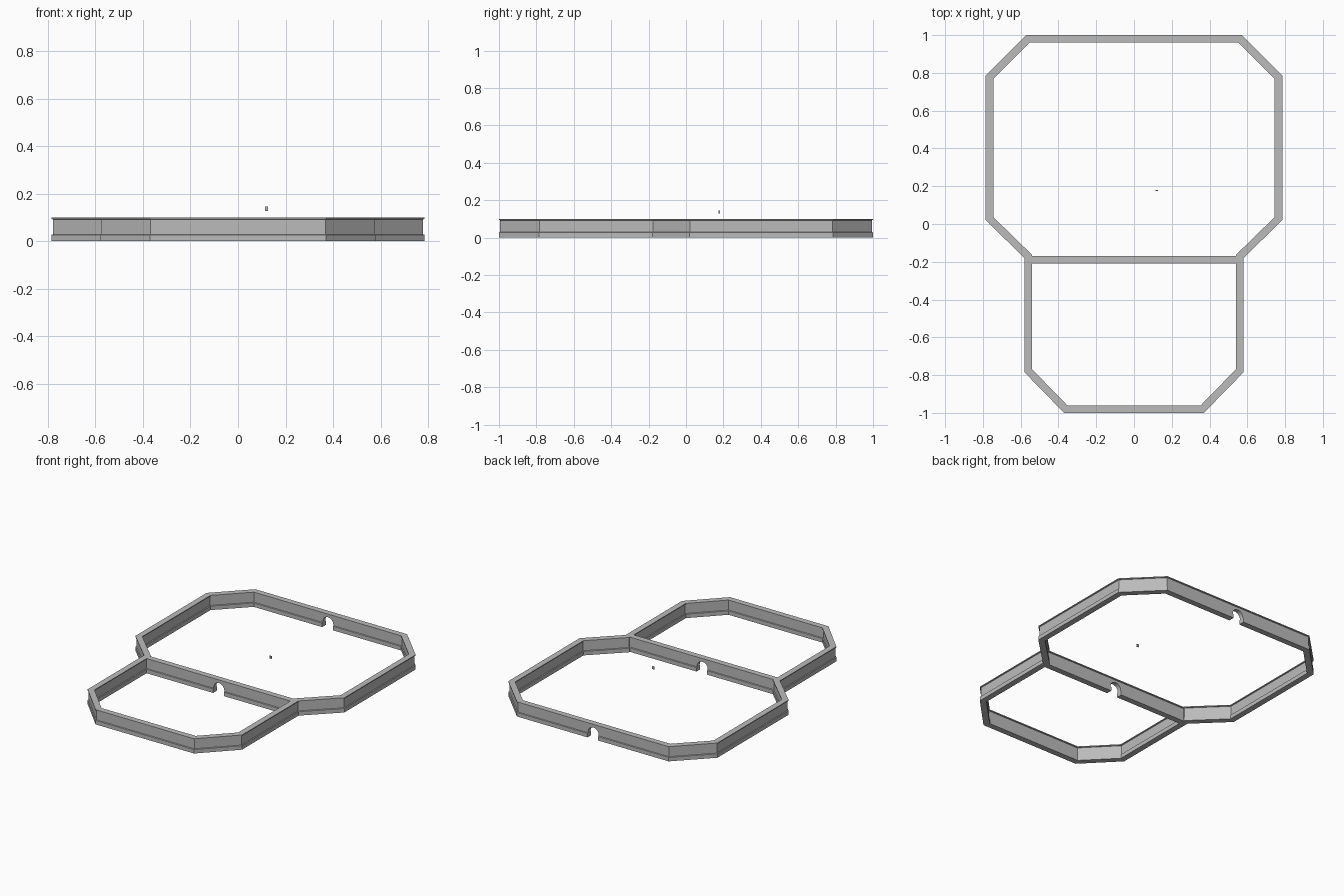
import bpy, bmesh, math
from mathutils import Vector

cube = bpy.data.objects.get("Cube")
if cube:
    bpy.data.objects.remove(cube)

stone = bpy.data.materials.new("wall grey")
stone.use_nodes = True
grey = (0.5, 0.5, 0.5, 1)
stone.diffuse_color = grey
stone.node_tree.nodes["Principled BSDF"].inputs["Base Color"].default_value = grey

THICK, RECESS, HEIGHT, BASE, CAP = 0.04, 0.006, 0.1, 0.027, 0.094

# Wall section: (depth from the outer face, height), with plinth and cap on both sides
half = [(0, 0), (0, BASE), (RECESS, BASE + 0.002), (RECESS, CAP - 0.002), (0, CAP), (0, HEIGHT)]
section = half + [(THICK - d, z) for d, z in reversed(half)]


def finish(bm, name):
    bmesh.ops.recalc_face_normals(bm, faces=bm.faces)
    mesh = bpy.data.meshes.new(name)
    bm.to_mesh(mesh)
    bm.free()
    mesh.materials.append(stone)
    obj = bpy.data.objects.new(name, mesh)
    bpy.context.collection.objects.link(obj)
    return obj


def loft(name, rings, closed):
    bm = bmesh.new()
    rows = [[bm.verts.new(p) for p in ring] for ring in rings]
    n = len(rows[0])
    for i in range(len(rows) if closed else len(rows) - 1):
        a, b = rows[i], rows[(i + 1) % len(rows)]
        for k in range(n):
            j = (k + 1) % n
            bm.faces.new((a[k], a[j], b[j], b[k]))
    if not closed:
        bm.faces.new(rows[0])
        bm.faces.new(rows[-1])
    return finish(bm, name)


def mitred_rings(outline):
    # Counter-clockwise outline, with the section pushed inwards along each mitre
    rings = []
    for i, p in enumerate(outline):
        before = (p - outline[i - 1]).normalized()
        after = (outline[(i + 1) % len(outline)] - p).normalized()
        n1, n2 = Vector((-before.y, before.x)), Vector((-after.y, after.x))
        mitre = (n1 + n2) / (1 + n1.dot(n2))
        rings.append([(*(p + mitre * d), z) for d, z in section])
    return rings


def cut_doorway(wall, y):
    # Round-headed opening rising from the floor
    r, spring = 0.04, 0.035
    arch = [(-r, -0.02), (r, -0.02)]
    arch += [(r * math.cos(a), spring + r * math.sin(a))
             for a in (math.pi * i / 12 for i in range(13))]
    cutter = loft("doorway_cutter",
                  [[(x, y + s, z) for x, z in arch] for s in (-0.06, 0.06)], False)
    cutter.hide_render = True
    cutter.hide_viewport = True
    mod = wall.modifiers.new("doorway", "BOOLEAN")
    mod.operation = "DIFFERENCE"
    mod.solver = "EXACT"
    mod.object = cutter


# Outer wall: wide octagonal room behind a narrower one in front
right = [Vector(p) for p in ((0.37, -1), (0.58, -0.785), (0.58, -0.18),
                             (0.785, 0.02), (0.785, 0.785), (0.57, 1))]
outline = right + [Vector((-p.x, p.y)) for p in reversed(right)]
outer_wall = loft("outer_wall", mitred_rings(outline), True)
cut_doorway(outer_wall, 0.98)

# Wall between the two rooms
divider = loft("dividing_wall",
               [[(x, d - 0.21, z) for d, z in section] for x in (-0.56, 0.56)], False)
cut_doorway(divider, -0.19)

# Small loose block above the wide room
bm = bmesh.new()
bmesh.ops.create_cube(bm, size=1)
bmesh.ops.scale(bm, vec=(0.014, 0.006, 0.018), verts=bm.verts)
bmesh.ops.translate(bm, vec=(0.12, 0.178, 0.137), verts=bm.verts)
finish(bm, "small_block")
